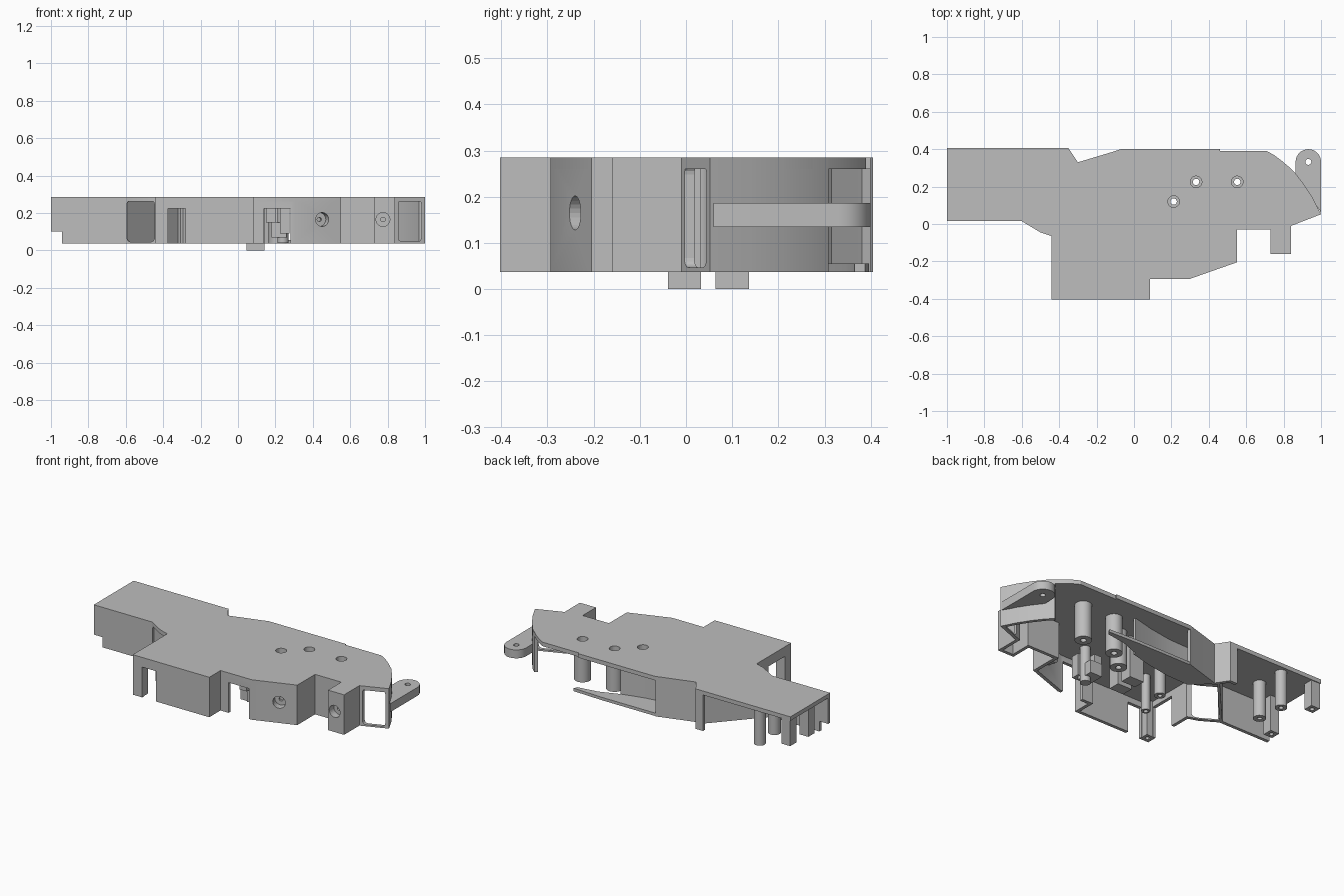
import bpy, bmesh, math
from mathutils import Vector, Matrix

cube = bpy.data.objects.get("Cube")
if cube:
    bpy.data.objects.remove(cube, do_unlink=True)

grey = bpy.data.materials.new("plain_grey")
grey.use_nodes = True
COLOUR = (0.51, 0.51, 0.51, 1)
grey.diffuse_color = COLOUR
grey.node_tree.nodes["Principled BSDF"].inputs["Base Color"].default_value = COLOUR

TOP, LOW, SKIN = 0.285, 0.037, 0.025


def finish(name, bm, hidden=False):
    bmesh.ops.recalc_face_normals(bm, faces=bm.faces)
    mesh = bpy.data.meshes.new(name)
    bm.to_mesh(mesh)
    bm.free()
    mesh.materials.append(grey)
    ob = bpy.data.objects.new(name, mesh)
    bpy.context.collection.objects.link(ob)
    if hidden:
        ob.hide_render = True
        ob.hide_set(True)
    else:
        bpy.ops.object.select_all(action='DESELECT')
        ob.select_set(True)
        bpy.context.view_layer.objects.active = ob
        bpy.ops.object.shade_smooth_by_angle(angle=math.radians(25))
    return ob


def prism(name, pts, z0, z1):
    bm = bmesh.new()
    face = bm.faces.new([bm.verts.new((x, y, z0)) for x, y in pts])
    new = bmesh.ops.extrude_face_region(bm, geom=[face])["geom"]
    bmesh.ops.translate(bm, vec=(0, 0, z1 - z0),
                        verts=[v for v in new if isinstance(v, bmesh.types.BMVert)])
    return finish(name, bm)


def box(name, x0, x1, y0, y1, z0, z1, hidden=False, rounding=0):
    bm = bmesh.new()
    size = Matrix.Diagonal((x1 - x0, y1 - y0, z1 - z0, 1))
    mid = Matrix.Translation(((x0 + x1) / 2, (y0 + y1) / 2, (z0 + z1) / 2))
    bmesh.ops.create_cube(bm, size=1, matrix=mid @ size)
    if rounding:
        deep = [e for e in bm.edges
                if abs(e.verts[0].co.y - e.verts[1].co.y) > (y1 - y0) / 2]
        bmesh.ops.bevel(bm, geom=deep, offset=rounding, segments=4,
                        profile=0.5, affect='EDGES')
    return finish(name, bm, hidden)


def rod(name, start, end, r, hidden=False):
    a, b = Vector(start), Vector(end)
    turn = (b - a).to_track_quat('Z', 'Y').to_matrix().to_4x4()
    bm = bmesh.new()
    bmesh.ops.create_cone(bm, cap_ends=True, segments=24, radius1=r, radius2=r,
                          depth=(b - a).length,
                          matrix=Matrix.Translation((a + b) / 2) @ turn)
    return finish(name, bm, hidden)


def cut(ob, *cutters):
    for c in cutters:
        m = ob.modifiers.new("cut", 'BOOLEAN')
        m.operation, m.solver, m.object = 'DIFFERENCE', 'EXACT', c


def wall(name, pts, z0, z1, t=0.02):
    # mitred strip, thickened to the left of the path
    p = [Vector(q) for q in pts]
    norms = []
    for a, b in zip(p, p[1:]):
        d = (b - a).normalized()
        norms.append(Vector((-d.y, d.x)))
    inner = []
    for i, q in enumerate(p):
        n0, n1 = norms[max(i - 1, 0)], norms[min(i, len(norms) - 1)]
        inner.append(q + (n0 + n1) * t / (1 + n0.dot(n1)))
    return prism(name, [tuple(q) for q in p + inner[::-1]], z0, z1)


# outline, anticlockwise from the tail
front = [(-1, .015), (-.6, .015), (-.5, -.045), (-.44, -.065), (-.44, -.403),
         (.085, -.403), (.085, -.293), (.3, -.293), (.55, -.205), (.55, -.03),
         (.73, -.03), (.73, -.16), (.84, -.16), (.84, -.01), (1, .052)]
arc = [(.955, .14), (.91, .21), (.86, .275)]
arc_end = [(.8, .33), (.75, .368), (.71, .39)]
back = [(.46, .39), (.46, .4), (-.07, .4), (-.1, .39), (-.3, .33),
        (-.35, .405), (-1, .405)]

top_plate = prism("top_plate", front + arc + arc_end + back, TOP - SKIN, TOP)
outer_wall = wall("outer_wall", front + arc + [(.825, .309)], LOW, TOP - .002)
wall("notch_wall", back[2:6] + [(-.4, .405)], LOW, TOP - .002)

# openings in the outer wall
cut(outer_wall,
    box("tail_notch_cutter", -1.1, -.94, -.1, .1, -.1, .1, True),
    box("corner_window_cutter", -.593, -.447, -.1, .06, .045, .268, True, .02),
    box("leg_slot_cutter", -.375, -.28, -.5, -.35, -.1, .225, True),
    box("side_slot_cutter", -.5, -.4, -.34, -.18, -.1, .225, True),
    box("latch_gap_cutter", .14, .28, -.35, -.2, -.1, .225, True),
    box("end_window_cutter", .857, .98, -.1, .07, .047, .268, True, .02))

# screw bosses behind the front wall
for i, (x, y, dx, dy) in enumerate([(.45, -.24, -.34, .94), (.775, -.16, 0, 1)]):
    def at(d):
        return (x + dx * d, y + dy * d, .165)
    boss = rod(f"wall_boss_{i}", at(.012), at(.07), .043)
    bore = rod(f"bore_cutter_{i}", at(-.1), at(.045), .037, True)
    pin = rod(f"pin_cutter_{i}", at(-.1), at(.06), .012, True)
    cut(boss, bore, pin)
    cut(outer_wall, bore)

# hollow screw posts under the top holes
for i, (x, y) in enumerate([(.212, .12), (.332, .225), (.552, .225)]):
    post = rod(f"screw_post_{i}", (x, y, LOW), (x, y, TOP - .01), .048)
    head = rod(f"head_cutter_{i}", (x, y, .21), (x, y, .4), .031, True)
    shaft = rod(f"shaft_cutter_{i}", (x, y, -.1), (x, y, .4), .017, True)
    cut(post, head, shaft)
    cut(top_plate, head)

# small posts under the tail and the middle
for i, (x, y, r) in enumerate([(-.74, .19, .036), (-.755, .355, .034),
                               (-.16, .03, .032), (-.21, -.15, .025)]):
    post = rod(f"small_post_{i}", (x, y, LOW), (x, y, TOP - .01), r)
    cut(post, rod(f"small_bore_cutter_{i}", (x, y, -.1), (x, y, .15), .013, True))

# square legs, the tail corner one shorter
for i, (x, y, z) in enumerate([(-.965, .37, .1), (-.9, .1, LOW), (-.408, -.371, LOW)]):
    leg = box(f"square_leg_{i}", x - .03, x + .03, y - .03, y + .03, z, TOP - .01)
    cut(leg, rod(f"leg_bore_cutter_{i}", (x, y, -.1), (x, y, z + .06), .013, True))

# feet reaching the ground and the latch beside them
for i, y in enumerate((-.003, .1)):
    box(f"foot_{i}", .045, .142, y - .036, y + .036, 0, TOP - .01)
box("latch_block", .15, .2, -.2, -.1, .15, .225)
box("latch_arm", .18, .26, -.17, -.06, .07, .15)
box("latch_post", .225, .275, -.2, -.15, .09, .225)
rod("latch_pin", (.24, -.13, .04), (.24, -.13, .27), .03)

# slanting divider from the corner window to the back notch
wall("inner_divider", [(-.597, .02), (-.315, .335)], LOW, TOP - .01, .015)

# recessed back wall and its crescent ledge
recess = [(.24, .3), (.1, .265), (-.05, .24), (-.19, .235), (-.285, .32)]
wall("recess_wall", recess, LOW, TOP - .01, .015)
prism("crescent_ledge", [(.5, .388), (.3, .396), (-.07, .396), (-.1, .388), (-.28, .334)]
      + recess[::-1] + [(.36, .345), (.49, .365)], LOW, LOW + .018)

# mounting ear with a round end
cx, cy, r = .932, .332, .068
ear_end = [(cx + r * math.cos(a), cy + r * math.sin(a))
           for a in (math.pi * k / 16 for k in range(17))]
ear = prism("mounting_ear", [(1, .06)] + ear_end + [(.864, .265), (.9, .21), (.95, .14)],
            .135, .187)
cut(ear, rod("ear_hole_cutter", (cx, cy, 0), (cx, cy, .4), .016, True))
